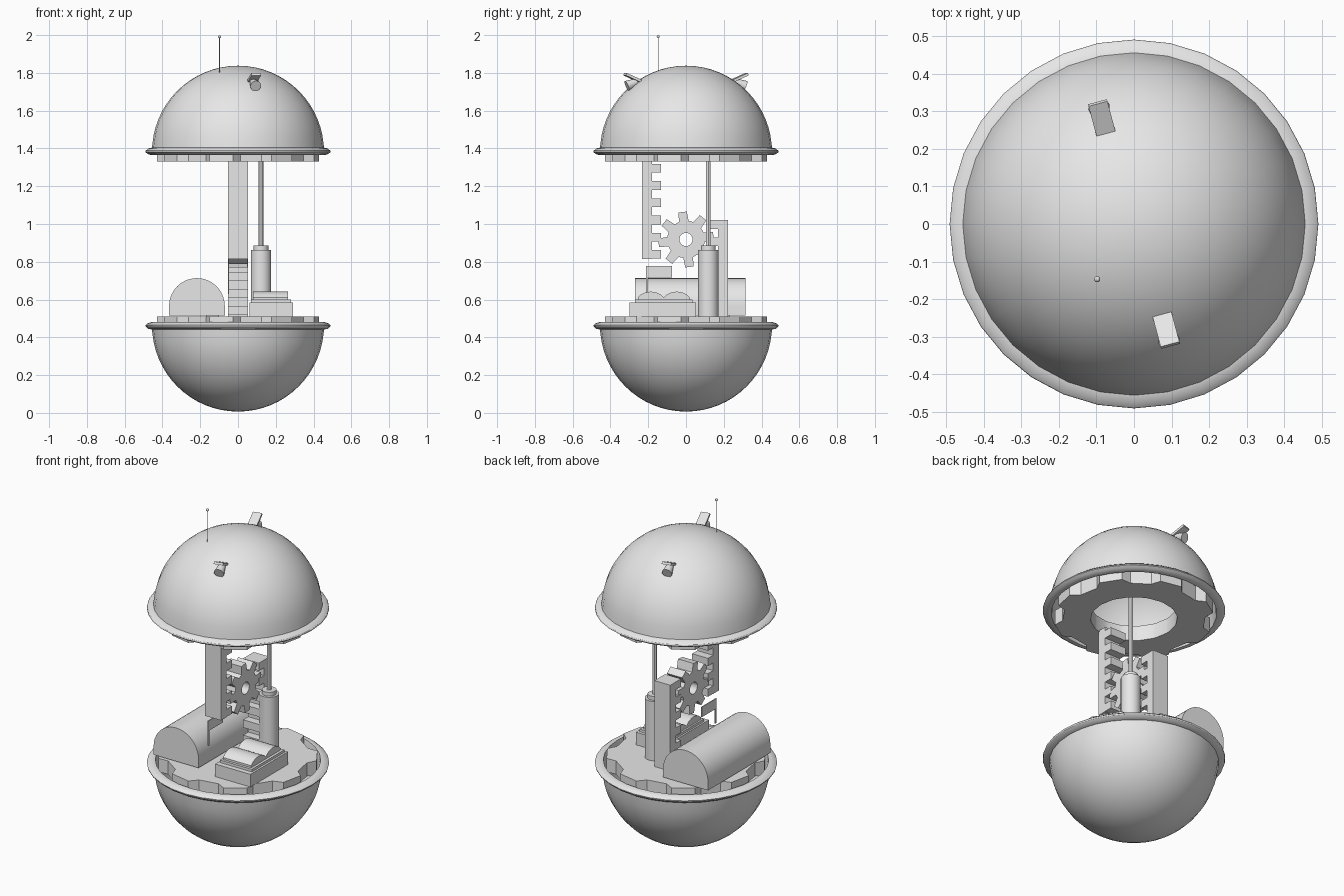
import bpy, bmesh, math
from mathutils import Matrix, Vector
from math import sin, cos, pi, radians

if "Cube" in bpy.data.objects:
    bpy.data.objects.remove(bpy.data.objects["Cube"])

grey = bpy.data.materials.new("light_grey")
grey.diffuse_color = (0.8, 0.8, 0.8, 1)
grey.use_nodes = True
grey.node_tree.nodes["Principled BSDF"].inputs["Base Color"].default_value = grey.diffuse_color


def finish(name, bm, smooth=True):
    bmesh.ops.recalc_face_normals(bm, faces=bm.faces[:])
    me = bpy.data.meshes.new(name)
    bm.to_mesh(me)
    bm.free()
    me.materials.append(grey)
    ob = bpy.data.objects.new(name, me)
    bpy.context.collection.objects.link(ob)
    if smooth:
        bpy.ops.object.select_all(action='DESELECT')
        ob.select_set(True)
        bpy.context.view_layer.objects.active = ob
        bpy.ops.object.shade_smooth_by_angle(angle=radians(30))
    return ob


def place(u, v, w, axis):
    """Profile point (u, v) at depth w along the given axis."""
    return {'X': (w, u, v), 'Y': (u, w, v), 'Z': (u, v, w)}[axis]


def prism(name, pts, axis, lo, hi, smooth=False):
    bm = bmesh.new()
    a = [bm.verts.new(place(u, v, lo, axis)) for u, v in pts]
    b = [bm.verts.new(place(u, v, hi, axis)) for u, v in pts]
    bm.faces.new(a)
    bm.faces.new(b)
    for i in range(len(pts)):
        j = (i + 1) % len(pts)
        bm.faces.new((a[i], a[j], b[j], b[i]))
    return finish(name, bm, smooth)


def box(name, x0, x1, y0, y1, z0, z1):
    return prism(name, [(x0, y0), (x1, y0), (x1, y1), (x0, y1)], 'Z', z0, z1)


def lathe(name, prof, x=0, y=0, n=32):
    bm = bmesh.new()
    rings = []
    for r, z in prof:
        if r < 1e-5:
            rings.append([bm.verts.new((x, y, z))] * n)
        else:
            rings.append([bm.verts.new((x + r * cos(2 * pi * i / n), y + r * sin(2 * pi * i / n), z))
                          for i in range(n)])
    for p, q in zip(rings, rings[1:]):
        for i in range(n):
            j = (i + 1) % n
            vs = list(dict.fromkeys((p[i], p[j], q[j], q[i])))
            if len(vs) > 2:
                bm.faces.new(vs)
    return finish(name, bm)


def gear_points(teeth, root, tip, base_half, tip_half, start):
    pts = []
    for k in range(teeth):
        c = start + k * 360 / teeth
        for r, d in ((root, -base_half), (tip, -tip_half), (tip, tip_half), (root, base_half)):
            pts.append((r * cos(radians(c + d)), r * sin(radians(c + d))))
    return pts


def holed_gear(name, pts, hole, axis, lo, hi, centre=(0, 0)):
    bm = bmesh.new()
    cu, cv = centre
    loops = []
    for w, inner in ((lo, False), (hi, False), (hi, True), (lo, True)):
        loop = []
        for u, v in pts:
            s = hole / math.hypot(u, v) if inner else 1
            loop.append(bm.verts.new(place(cu + u * s, cv + v * s, w, axis)))
        loops.append(loop)
    for k in range(4):
        p, q = loops[k], loops[(k + 1) % 4]
        for i in range(len(pts)):
            j = (i + 1) % len(pts)
            bm.faces.new((p[i], p[j], q[j], q[i]))
    return finish(name, bm)


def rack(name, back, body, tip, z0, z1, first):
    """Toothed bar; teeth run up from z = first."""
    pts = [(back, z1), (back, z0), (body, z0)]
    z = first
    while z + 0.045 <= z1 + 0.001:
        pts += [(body, z), (tip, z), (tip, z + 0.046), (body, z + 0.046)]
        z += 0.091
    pts.append((body, z1))
    clean = [p for i, p in enumerate(pts) if math.dist(p, pts[i - 1]) > 0.0015]
    return prism(name, clean, 'X', -0.052, 0.052)


# Hollow half shells with rounded rims
R, CZ, SUM = 0.455, 0.462, 1.845
shell = [(R * sin(t), CZ - R * cos(t)) for t in (i * pi / 32 for i in range(16))]
shell += [(0.456, 0.441), (0.475, 0.445), (0.489, 0.457), (0.491, 0.464), (0.478, 0.474),
          (0.46, 0.48), (0.445, 0.48), (0.441, 0.462)]
shell += [(0.441 * cos(t), CZ - 0.441 * sin(t)) for t in (i * pi / 32 for i in range(1, 17))]
lathe("lower_shell", shell)
lathe("upper_shell", [(r, SUM - z) for r, z in shell])

# Large toothed plates closing each shell
plate = gear_points(8, 0.385, 0.43, 14, 8.5, -102)
prism("lower_gear_plate", plate, 'Z', 0.43, 0.51)
holed_gear("upper_gear_plate", plate, 0.233, 'Z', 1.33, 1.42)

# Two racks with the pinion between them
rack("hanging_rack", -0.233, -0.18, -0.132, 0.815, 1.34, 0.8165)
rack("standing_rack", 0.222, 0.17, 0.122, 0.505, 1.02, 0.519)
holed_gear("pinion", gear_points(8, 0.1, 0.148, 15, 8.5, 97), 0.035, 'X', -0.05, 0.05, (0, 0.918))

# Piston
lathe("piston_body", [(0, 0.505), (0.054, 0.505), (0.054, 0.862), (0.039, 0.862),
                      (0.039, 0.885), (0, 0.885)], 0.122, 0.118, 24)
lathe("piston_rod", [(0, 0.88), (0.0125, 0.88), (0.0125, 1.42), (0, 1.42)], 0.122, 0.118, 12)

# Arched tank
arch = [(-0.365, 0.515), (-0.07, 0.515)]
arch += [(-0.2175 + 0.1475 * cos(i * pi / 20), 0.566 + 0.1475 * sin(i * pi / 20)) for i in range(21)]
prism("arched_tank", arch, 'Y', -0.27, 0.315, True)
for i, y in enumerate((-0.2, 0.2)):
    box(f"tank_foot_{i}", -0.17, -0.1, y - 0.03, y + 0.03, 0.505, 0.52)

# Open book lying on a stepped desk
box("desk", 0.06, 0.292, -0.3, 0.052, 0.51, 0.585)
box("book_cover", 0.07, 0.28, -0.27, 0.035, 0.585, 0.6)
pages = [(0.02, 0.6), (-0.255, 0.6)]
for y0 in (-0.255, -0.1175):
    pages += [(y0 + 0.1375 * k / 8, 0.612 + 0.03 * sin(pi * k / 8) ** 0.7)
              for k in range(0 if y0 < -0.2 else 1, 9)]
prism("book_pages", pages, 'X', 0.08, 0.265, True)

# Thin pointer plate beside the racks
prism("pointer_plate", [(-0.212, 0.63), (-0.202, 0.63), (-0.202, 0.717), (-0.075, 0.717),
                        (-0.075, 0.777), (-0.212, 0.777)], 'X', -0.052, -0.047)

# Antenna with a ball tip
lathe("antenna_rod", [(0, 1.78), (0.002, 1.78), (0.002, 1.985), (0, 1.985)], -0.098, -0.147, 6)
lathe("antenna_ball", [(0.008 * sin(i * pi / 8), 1.992 - 0.008 * cos(i * pi / 8)) for i in range(9)],
      -0.098, -0.147, 12)

# Two hooded lamps on the dome, opposite each other
for side, turn in (("front", 0), ("back", pi)):
    spin = Matrix.Rotation(turn, 4, 'Z') @ Matrix.Translation((0.086, -0.283, 0)) \
        @ Matrix.Rotation(radians(15), 4, 'Z')
    hood = bmesh.new()
    bmesh.ops.create_cube(hood, size=1, matrix=spin @ Matrix.Translation((0, 0, 1.775))
                          @ Matrix.Rotation(radians(-24), 4, 'X')
                          @ Matrix.Diagonal((0.052, 0.09, 0.014, 1)))
    finish(side + "_lamp_hood", hood, False)
    lamp = bmesh.new()
    axis = Vector((0, -0.85, -0.35)).to_track_quat('Z', 'Y').to_matrix().to_4x4()
    bmesh.ops.create_cone(lamp, cap_ends=True, segments=20, radius1=0.018, radius2=0.029, depth=0.06,
                          matrix=spin @ Matrix.Translation((0, -0.003, 1.742)) @ axis)
    finish(side + "_lamp", lamp)
